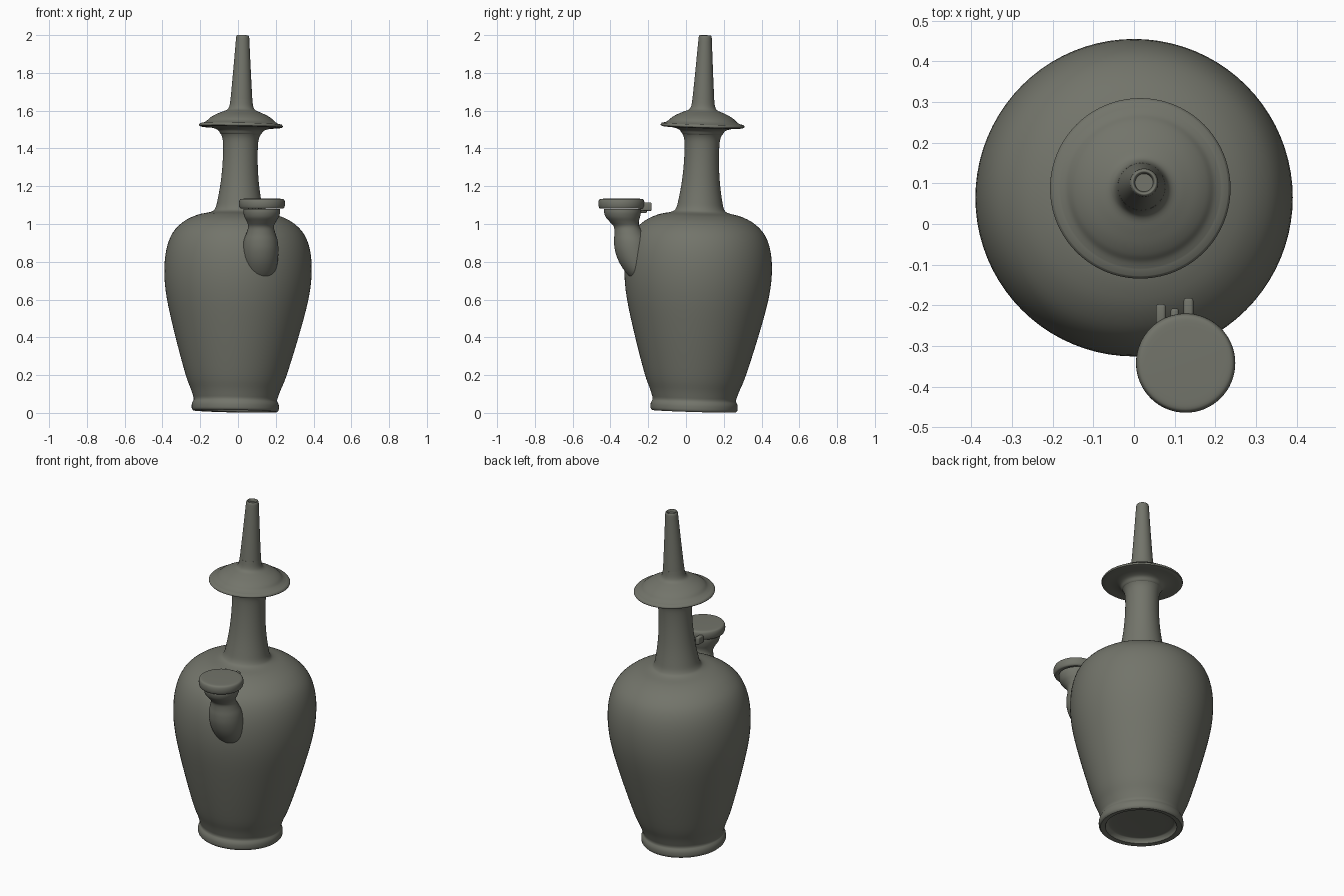
import bpy
import bmesh
import math
from mathutils import Vector, Matrix

cube = bpy.data.objects.get("Cube")
if cube:
    bpy.data.objects.remove(cube)

glaze = bpy.data.materials.new("grey_green_glaze")
glaze.use_nodes = True
colour = (0.17, 0.175, 0.145, 1)
glaze.diffuse_color = colour
shader = glaze.node_tree.nodes["Principled BSDF"]
shader.inputs["Base Color"].default_value = colour
shader.inputs["Roughness"].default_value = 0.6


def spline(points, steps=4):
    """Smooth a short list of points of any dimension."""
    pts = [Vector(p) for p in points]
    pts = [pts[0]] + pts + [pts[-1]]
    out = []
    for a, b, c, d in zip(pts, pts[1:], pts[2:], pts[3:]):
        for i in range(steps):
            t = i / steps
            out.append(b + (c - a) * (t / 2)
                       + (a * 2 - b * 5 + c * 4 - d) * (t * t / 2)
                       + (b * 3 - a - c * 3 + d) * (t ** 3 / 2))
    return out + [pts[-1]]


def finish(name, bm, angle=40):
    bmesh.ops.recalc_face_normals(bm, faces=bm.faces)
    mesh = bpy.data.meshes.new(name)
    bm.to_mesh(mesh)
    bm.free()
    mesh.materials.append(glaze)
    ob = bpy.data.objects.new(name, mesh)
    bpy.context.collection.objects.link(ob)
    bpy.ops.object.select_all(action='DESELECT')
    ob.select_set(True)
    bpy.context.view_layer.objects.active = ob
    bpy.ops.object.shade_smooth_by_angle(angle=math.radians(angle))
    return ob


def rings_solid(name, rings, sides=64, matrix=None):
    """Skin round rings given as (centre, radius), closing both ends."""
    bm = bmesh.new()
    loops = []
    for centre, r in rings:
        loops.append([bm.verts.new(Vector(centre) + Vector(
            (r * math.cos(k * math.tau / sides), r * math.sin(k * math.tau / sides), 0)))
            for k in range(sides)])
    for low, high in zip(loops, loops[1:]):
        for k in range(sides):
            j = (k + 1) % sides
            bm.faces.new((low[k], low[j], high[j], high[k]))
    bm.faces.new(loops[0][::-1])
    bm.faces.new(loops[-1])
    if matrix:
        bm.transform(matrix)
    return finish(name, bm)


# The whole vessel leans slightly along its axis
axis = Vector((0.02, 0.03, 1)).normalized()
lean = (Matrix.Translation((-0.015, 0.042, 0))
        @ Vector((0, 0, 1)).rotation_difference(axis).to_matrix().to_4x4())


def lathe(name, *sections):
    profile = [p for s in sections for p in spline(s)]
    return rings_solid(name, [((0, 0, z), r) for r, z in profile], 80, lean)


# Foot ring with a hollow underside, swelling body and neck
lathe("body_and_neck",
      [(0.03, 0.04), (0.16, 0.038), (0.185, 0.03), (0.195, 0.012)],
      [(0.222, 0.009), (0.23, 0.02), (0.23, 0.045), (0.221, 0.065)],
      [(0.221, 0.075), (0.236, 0.12), (0.267, 0.2), (0.325, 0.4), (0.374, 0.6),
       (0.39, 0.74), (0.381, 0.86), (0.348, 0.95), (0.29, 1.01), (0.22, 1.045),
       (0.15, 1.062), (0.127, 1.082), (0.115, 1.13), (0.101, 1.22),
       (0.093, 1.32), (0.092, 1.41), (0.098, 1.46), (0.118, 1.495), (0.13, 1.51)])

# Wide collar with a domed top
lathe("collar",
      [(0.08, 1.47), (0.105, 1.475), (0.122, 1.497), (0.16, 1.509), (0.205, 1.512)],
      [(0.22, 1.516), (0.222, 1.523), (0.216, 1.531)],
      [(0.2, 1.534), (0.182, 1.544), (0.165, 1.56), (0.14, 1.576),
       (0.105, 1.592), (0.075, 1.605), (0.063, 1.625), (0.058, 1.66)])

# Tapering spire with a small mouth
lathe("spire",
      [(0.06, 1.63), (0.051, 1.75), (0.042, 1.88), (0.035, 1.985)],
      [(0.034, 1.993), (0.03, 2.0), (0.025, 1.998), (0.022, 1.985)])

# Spout bulb rising from the shoulder to a waist and a small cup
spout = spline([(0.12, -0.215, 0.69, 0.05), (0.12, -0.238, 0.74, 0.078),
                (0.12, -0.265, 0.8, 0.09), (0.12, -0.282, 0.86, 0.094),
                (0.12, -0.291, 0.91, 0.09), (0.121, -0.302, 0.95, 0.077),
                (0.122, -0.314, 0.985, 0.068), (0.124, -0.326, 1.01, 0.076),
                (0.125, -0.334, 1.035, 0.09), (0.126, -0.336, 1.06, 0.097),
                (0.126, -0.336, 1.08, 0.097)])
rings_solid("spout", [(p[:3], p[3]) for p in spout], 48)

# Flat lid overhanging the cup
lid = spline([(0.09, 1.088), (0.108, 1.081), (0.118, 1.087), (0.122, 1.105),
              (0.12, 1.123), (0.112, 1.132), (0.09, 1.134)])
rings_solid("spout_lid", [((0.127, -0.342, z), r) for r, z in lid], 64)


# Hinge lugs behind the lid
def lug(name, x, y, z, width, length, height):
    bm = bmesh.new()
    bmesh.ops.create_cube(bm, size=1)
    bm.transform(Matrix.Translation((x, y, z)) @ Matrix.Diagonal((width, length, height, 1)))
    bmesh.ops.bevel(bm, geom=bm.edges[:], offset=0.007, segments=3,
                    affect='EDGES', profile=0.5)
    finish(name, bm)


lug("hinge_lug_right", 0.066, -0.222, 1.092, 0.024, 0.05, 0.045)
lug("hinge_lug_left", 0.134, -0.212, 1.092, 0.024, 0.06, 0.045)
lug("hinge_tongue", 0.1, -0.23, 1.075, 0.02, 0.045, 0.035)
